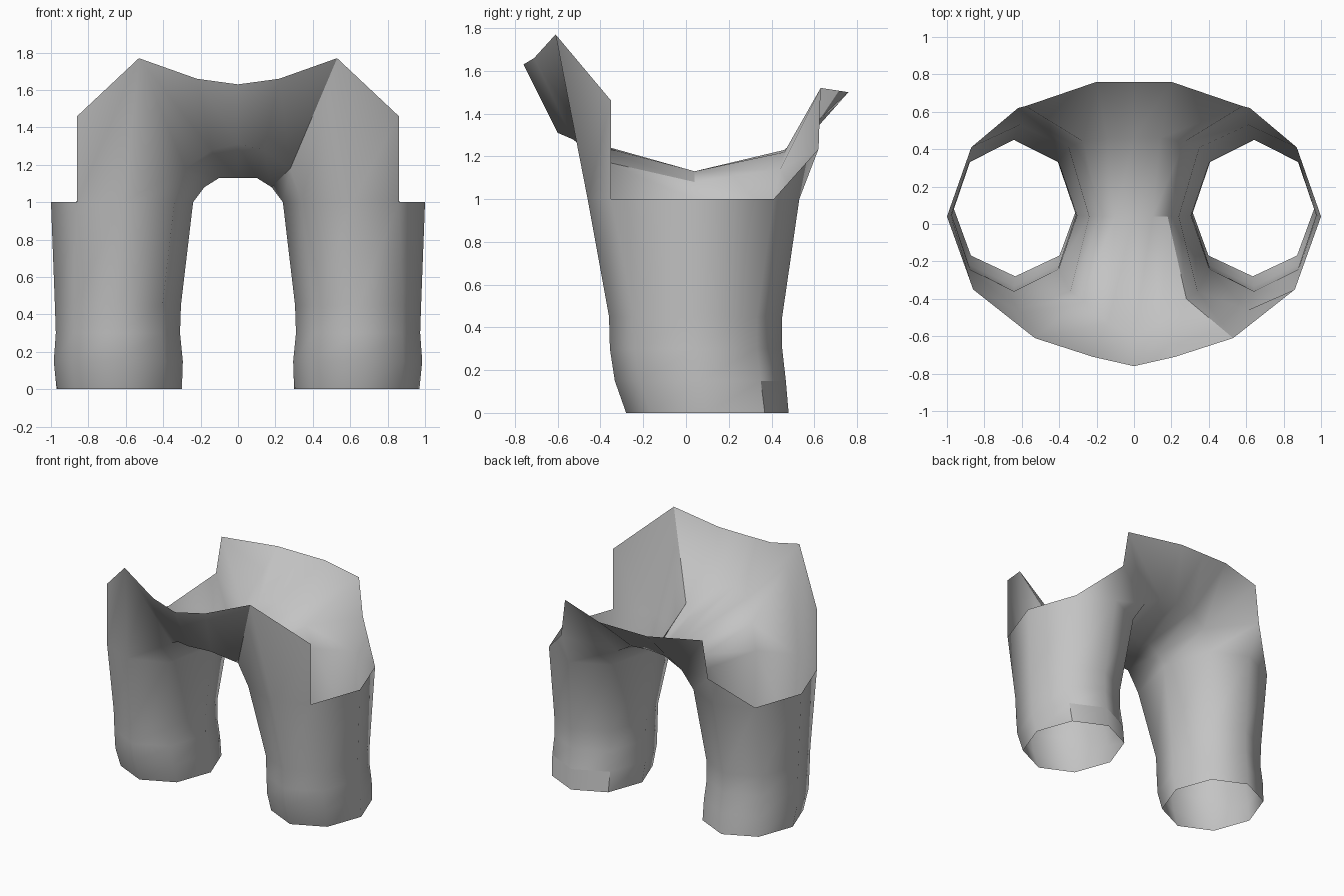
import bpy, bmesh, math
from mathutils import Vector

cube = bpy.data.objects.get("Cube")
if cube:
    bpy.data.objects.remove(cube, do_unlink=True)

# Cloth material
cloth = bpy.data.materials.new("grey cloth")
cloth.use_nodes = True
cloth.diffuse_color = (0.55, 0.55, 0.55, 1)
bsdf = cloth.node_tree.nodes["Principled BSDF"]
bsdf.inputs["Base Color"].default_value = cloth.diffuse_color
bsdf.inputs["Roughness"].default_value = 0.8

# Leg rings: height, centre x, centre y, radius x, radius y
LEG_RINGS = [
    (0, .635, .10, .335, .38),
    (.15, .64, .067, .345, .40),
    (.3, .642, .047, .332, .403),
    (.45, .642, .045, .337, .405),
]
# Thigh ring at the hip opening, starting outside and turning to the back
THIGH = [(1, .04), (.87, .41), (.61, .53), (.35, .41),
         (.24, .04), (.34, -.36), (.61, -.46), (.86, -.35)]
# Crotch rows, from the inner thigh to the middle
CROTCH_FRONT = [(.28, -.40, 1.18), (.14, -.53, 1.28), (0, -.6, 1.31)]
CROTCH_MID = [(.18, .04, 1.08), (.1, .04, 1.13), (0, .04, 1.13)]
CROTCH_BACK = [(.27, .44, 1.14), (.14, .46, 1.22), (0, .46, 1.23)]
# Waist edges, from the outside to the middle
WAIST_FRONT = [(.86, -.35, 1.46), (.53, -.61, 1.77), (.22, -.71, 1.66), (0, -.76, 1.63)]
WAIST_BACK = [(.62, .62, 1.235), (.58, .63, 1.52), (.2, .76, 1.5), (0, .76, 1.5)]


def build_half(bm, side):
    """Build one leg with its half of the hips."""
    def row(points):
        return [bm.verts.new((side * x, y, z)) for x, y, z in points]

    def face(*verts):
        return bm.faces.new(verts if side > 0 else verts[::-1])

    def strip(a, b):
        for i in range(len(a) - 1):
            face(a[i], a[i + 1], b[i + 1], b[i])

    # Leg tube
    rings = []
    for z, cx, cy, rx, ry in LEG_RINGS:
        angles = [i * math.pi / 4 for i in range(8)]
        rings.append(row([(cx + rx * math.cos(a), cy + ry * math.sin(a), z) for a in angles]))
    rings.append(row([(x, y, 1) for x, y in THIGH]))
    for low, high in zip(rings, rings[1:]):
        strip(low + low[:1], high + high[:1])

    # Crotch saddle
    out, back_out, back, back_in, inner, front_in, front, front_out = rings[-1]
    cf, cm, cb = row(CROTCH_FRONT), row(CROTCH_MID), row(CROTCH_BACK)
    strip([back_in] + cb, [inner] + cm)
    strip([inner] + cm, [front_in] + cf)
    # The saddle runs the other way round the leg, so it keeps the same winding
    wf, wb = row(WAIST_FRONT), row(WAIST_BACK)

    # Front panel
    face(front, front_out, wf[0], wf[1])
    face(front_in, front, wf[1], cf[0])
    strip(cf, wf[1:])

    # Back panel
    face(back_out, back, wb[0])
    face(back, back_in, cb[0], wb[0])
    face(wb[0], cb[0], wb[1])
    strip(wb[1:], cb)

    # Creases on the left side only: hem patch and hip seam
    if side > 0:
        hem, upper = rings[0], rings[1]
        seams = [(hem[1], upper[1]), (upper[1], upper[2]), (upper[2], upper[3]),
                 (upper[3], hem[3]), (wf[1], cf[0]), (cf[0], cm[0]), (cm[0], cm[1])]
        for a, b in seams:
            edge = bm.edges.get((a, b))
            if edge:
                edge.smooth = False


bm = bmesh.new()
for side in (1, -1):
    build_half(bm, side)
bmesh.ops.remove_doubles(bm, verts=bm.verts, dist=0.0005)
bmesh.ops.recalc_face_normals(bm, faces=bm.faces)
# Make the leg walls face outwards
probe = max(bm.faces, key=lambda f: f.calc_center_median().x)
if probe.normal.dot(Vector((1, 0, 0))) < 0:
    bmesh.ops.reverse_faces(bm, faces=bm.faces)
for f in bm.faces:
    f.smooth = True

mesh = bpy.data.meshes.new("open_trousers")
bm.to_mesh(mesh)
bm.free()
mesh.materials.append(cloth)
trousers = bpy.data.objects.new("open_trousers", mesh)
bpy.context.collection.objects.link(trousers)
